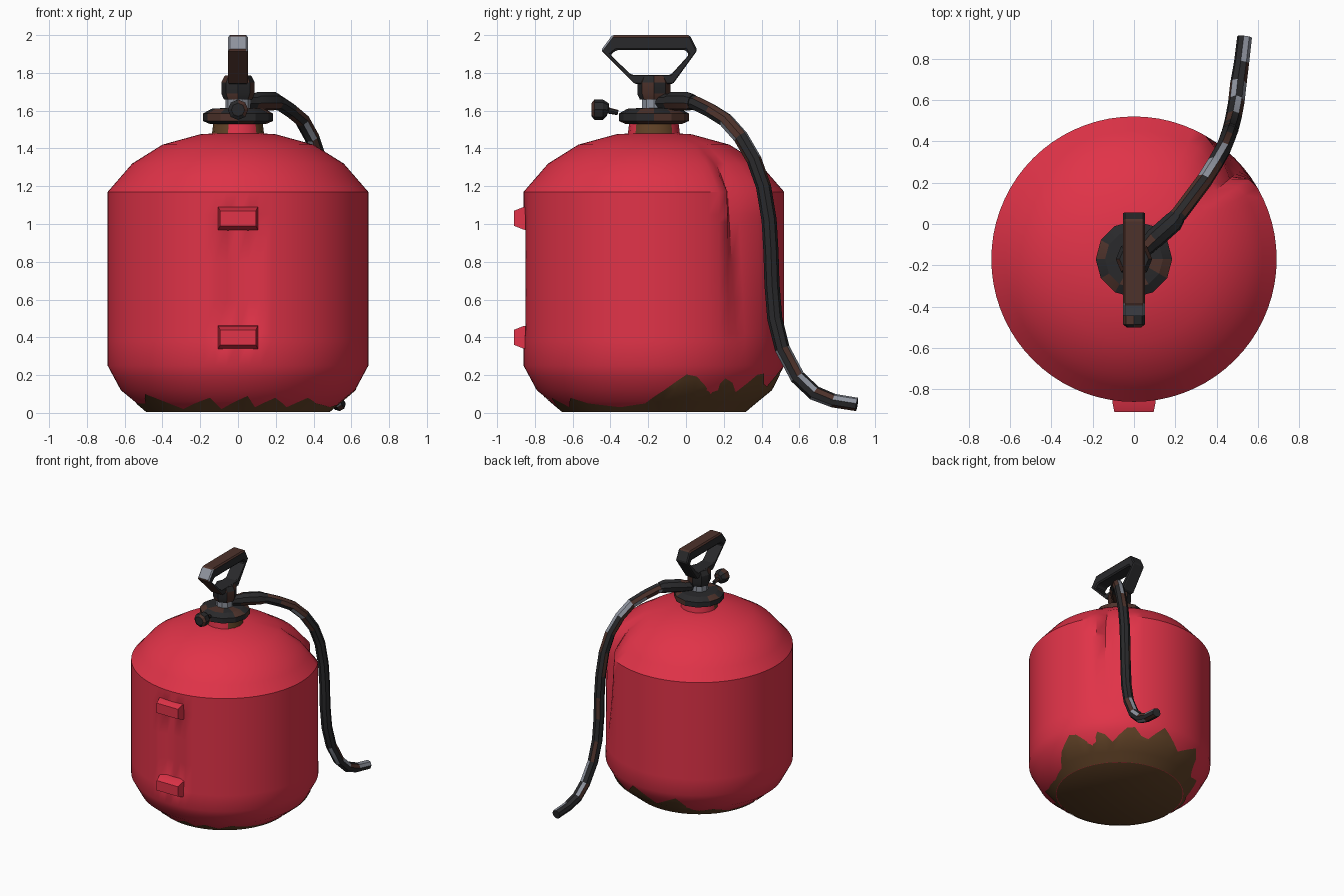
import bpy, bmesh, random
from math import sin, cos, radians, degrees, atan2, pi
from mathutils import Vector

random.seed(4)
if "Cube" in bpy.data.objects:
    bpy.data.objects.remove(bpy.data.objects["Cube"])

CY = -0.17  # tank axis in y


def material(name, rgb):
    m = bpy.data.materials.new(name)
    m.use_nodes = True
    m.diffuse_color = (*rgb, 1)
    m.node_tree.nodes["Principled BSDF"].inputs["Base Color"].default_value = (*rgb, 1)
    return m


RED = material("red paint", (0.75, 0.033, 0.065))
MUD = material("brown corrosion", (0.12, 0.055, 0.02))
DARK = material("charcoal", (0.022, 0.022, 0.024))
RUST = material("rust", (0.075, 0.032, 0.024))
STEEL = material("bare steel", (0.27, 0.29, 0.34))


def finish(name, bm, mats, rule=None, smooth=35):
    bmesh.ops.remove_doubles(bm, verts=bm.verts, dist=1e-5)
    bmesh.ops.recalc_face_normals(bm, faces=bm.faces)
    if rule:
        for f in bm.faces:
            f.material_index = rule(f)
    me = bpy.data.meshes.new(name)
    bm.to_mesh(me)
    bm.free()
    for m in mats:
        me.materials.append(m)
    if smooth:
        me.shade_smooth()
        me.set_sharp_from_angle(angle=radians(smooth))
    ob = bpy.data.objects.new(name, me)
    bpy.context.collection.objects.link(ob)
    return ob


def skin(bm, rings, closed=True, caps=True):
    """Join rings of points into a surface."""
    vr = [[bm.verts.new(p) for p in r] for r in rings]
    n = len(vr[0])
    for a, b in zip(vr, vr[1:]):
        for i in range(n if closed else n - 1):
            j = (i + 1) % n
            bm.faces.new((a[i], a[j], b[j], b[i]))
    if caps:
        bm.faces.new(vr[0])
        bm.faces.new(vr[-1])


def lathe(name, profile, sides, mats, rule=None, smooth=35):
    bm = bmesh.new()
    skin(bm, [[(r * cos(2 * pi * i / sides), CY + r * sin(2 * pi * i / sides), z)
               for i in range(sides)] for r, z in profile])
    return finish(name, bm, mats, rule, smooth)


def lerp(table, x):
    for (x0, y0), (x1, y1) in zip(table, table[1:]):
        if x <= x1:
            return y0 + (y1 - y0) * max(0, x - x0) / (x1 - x0)
    return table[-1][1]


def patchy(rust, steel):
    """Random worn patches over dark paint."""
    def rule(f):
        v = random.random()
        return 2 if v < steel else 1 if v < steel + rust else 0
    return rule


# Tank: lathe form with a hose groove and a recessed front panel
PROFILE = [(0.005, 0.48), (0.12, 0.62), (0.25, 0.69), (1.17, 0.69),
           (1.32, 0.56), (1.42, 0.40), (1.475, 0.20), (1.48, 0.12)]
GROOVE_ANGLE = [(34, 0), (40, 0.085), (60, 0)]
GROOVE_HEIGHT = [(0.3, 0), (1.17, 1), (1.32, 0.5), (1.42, 0)]
ANGLES = range(-180, 180, 5)


def tank_point(deg, z, grow=0.0):
    r = lerp(PROFILE, z) + grow
    if 34 < deg < 60:
        r -= lerp(GROOVE_ANGLE, deg) * lerp(GROOVE_HEIGHT, z)
    if abs(deg + 90) <= 5 and 0.4 < z < 1.03:
        r -= 0.035
    a = radians(deg)
    return (r * cos(a), CY + r * sin(a), z)


bm = bmesh.new()
heights = [0.005, 0.06, 0.12, 0.19, 0.25, 0.38, 0.42, 0.6, 0.8, 1.01, 1.05,
           1.17, 1.25, 1.32, 1.37, 1.42, 1.475, 1.48]
skin(bm, [[tank_point(d, z) for d in ANGLES] for z in heights])
finish("tank", bm, [RED, MUD], lambda f: int(f.normal.z < -0.95), 40)

# Corrosion: jagged thin skin around the foot of the tank
JAGS = [(-180, .05), (-155, .05), (-145, .1), (-125, .02), (-105, .08), (-100, .02),
        (-85, .09), (-80, .03), (-70, .08), (-60, .03), (-50, .08), (-40, .05),
        (-20, .03), (-5, .05), (5, .12), (17, .22), (30, .1), (36, .2), (45, .11),
        (58, .23), (68, .12), (80, .24), (95, .12), (110, .21), (122, .06),
        (135, .09), (150, .03), (180, .05)]
bm = bmesh.new()
skin(bm, [[tank_point(d, min(cap, lerp(JAGS, d)), 0.005) for d in ANGLES]
          for cap in (0.004, 0.06, 0.12, 0.18, 0.25)], caps=False)
bmesh.ops.dissolve_degenerate(bm, edges=bm.edges, dist=1e-5)
finish("foot_corrosion", bm, [MUD])

# Two clips on the front
for label, z in (("upper", 1.03), ("lower", 0.40)):
    bm = bmesh.new()
    skin(bm, [[(sx * w, y, z + sz * h) for sx, sz in ((-1, -1), (1, -1), (1, 1), (-1, 1))]
              for y, w, h in ((-0.80, 0.105, 0.065), (-0.86, 0.105, 0.06), (-0.91, 0.095, 0.04))])
    finish(label + "_clip", bm, [RED], None, 40)


# Neck, cap, collar and valve block
def neck_rule(f):
    c = f.calc_center_median()
    d = degrees(atan2(c.y - CY, c.x))
    return int(-55 < d < 50 or d < -110)


lathe("neck", [(0.14, 1.46), (0.13, 1.54)], 16, [RED, MUD], neck_rule)
lathe("cap", [(0.15, 1.53), (0.185, 1.545), (0.185, 1.585), (0.14, 1.61), (0.06, 1.615)],
      12, [DARK, RUST], patchy(0.4, 0), 25)
lathe("collar", [(0.065, 1.6), (0.065, 1.68)], 10, [STEEL])
lathe("valve_block", [(0.075, 1.66), (0.088, 1.69), (0.088, 1.75), (0.07, 1.785)],
      8, [DARK, RUST], patchy(0.3, 0), 25)

# Carrying handle: closed loop extruded across x
OUTER = [(-.39, 2), (.02, 2), (.06, 1.92), (-.07, 1.74), (-.27, 1.74), (-.45, 1.92)]
INNER = [(-.37, 1.92), (0, 1.92), (.015, 1.895), (-.08, 1.79), (-.29, 1.79), (-.4, 1.895)]
bm = bmesh.new()
loops = [[(x, y, z) for y, z in pts] for x, pts in
         ((-.052, OUTER), (.052, OUTER), (.052, INNER), (-.052, INNER), (-.052, OUTER))]
skin(bm, loops, caps=False)


def handle_rule(f):
    if abs(f.normal.x) > 0.5:
        return 0
    c = f.calc_center_median()
    if c.y < -0.41 and c.z > 1.94:
        return 2
    return 1 if f.normal.z > 0.9 and c.z > 1.95 or f.normal.y < -0.4 and c.y < -0.3 else 0


handle = finish("handle", bm, [DARK, RUST, STEEL], handle_rule, 0)
bev = handle.modifiers.new("soft edges", "BEVEL")
bev.width = 0.012
bev.segments = 1


# Swept tubes: hose, hose fitting and gauge knob
def tube(name, path, sides, mats, rule=None, smooth=40):
    pts = [Vector(p[:3]) for p in path]
    bm, rings = bmesh.new(), []
    side = None
    for i, p in enumerate(pts):
        t = (pts[min(i + 1, len(pts) - 1)] - pts[max(i - 1, 0)]).normalized()
        side = side or t.orthogonal()
        side = (side - t * side.dot(t)).normalized()
        up = t.cross(side)
        rings.append([p + path[i][3] * (side * cos(2 * pi * k / sides) + up * sin(2 * pi * k / sides))
                      for k in range(sides)])
    skin(bm, rings)
    return finish(name, bm, mats, rule, smooth)


worn = [DARK, RUST, STEEL]
R = 0.04


def hose_rule(f):
    z = f.calc_center_median().z
    v = random.random()
    if z > 1.3 or z < 0.4:
        return 2 if v < 0.13 else 1 if v < 0.4 else 0
    return 1 if v < 0.12 else 0


tube("hose", [(.15, -.03, 1.65, R), (.22, .05, 1.64, R), (.28, .13, 1.60, R),
              (.34, .21, 1.55, R), (.39, .29, 1.46, R), (.43, .36, 1.34, R),
              (.45, .41, 1.2, R), (.46, .44, 1.02, R), (.465, .45, .85, R),
              (.465, .455, .68, R), (.47, .47, .5, R), (.48, .51, .34, R),
              (.495, .59, .19, R), (.505, .68, .105, R), (.52, .78, .065, .037),
              (.535, .905, .045, .036)], 8, worn, hose_rule)
tube("hose_fitting", [(.03, -.14, 1.645, .04), (.08, -.09, 1.645, .045), (.1, -.07, 1.65, .05),
                      (.19, .01, 1.65, .05), (.21, .035, 1.645, .042)],
     8, worn, patchy(0.3, 0), 25)
tube("gauge_knob", [(0, -.5, 1.605, .035), (0, -.485, 1.605, .054), (0, -.44, 1.605, .054),
                    (0, -.415, 1.605, .035), (0, -.41, 1.6, .016), (0, -.36, 1.59, .014)],
     8, [DARK, RUST], patchy(0.3, 0), 25)
